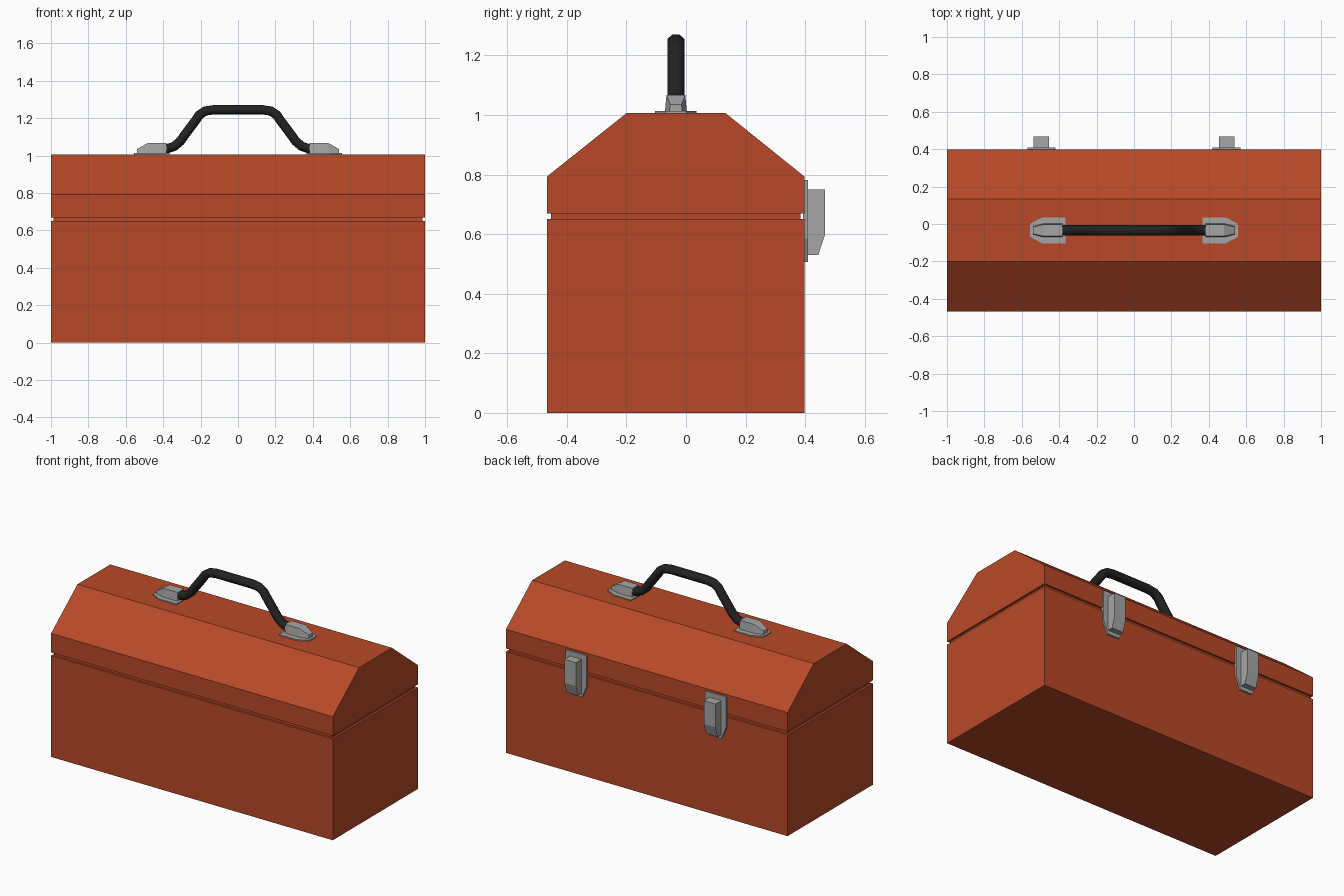
import bpy, bmesh, math
from mathutils import Vector

if "Cube" in bpy.data.objects:
    bpy.data.objects.remove(bpy.data.objects["Cube"])


def material(name, color):
    m = bpy.data.materials.new(name)
    m.diffuse_color = (*color, 1)
    m.use_nodes = True
    m.node_tree.nodes["Principled BSDF"].inputs["Base Color"].default_value = m.diffuse_color
    return m


RED = material("brick red", (0.48, 0.066, 0.021))
GREY = material("metal grey", (0.38, 0.38, 0.38))
BLACK = material("grip black", (0.016, 0.016, 0.016))


def loft(name, rings, mat):
    """Skin closed rings of points and cap both ends."""
    bm = bmesh.new()
    vs = [[bm.verts.new(p) for p in r] for r in rings]
    n = len(rings[0])
    for a, b in zip(vs, vs[1:]):
        for i in range(n):
            j = (i + 1) % n
            bm.faces.new((a[i], a[j], b[j], b[i]))
    bm.faces.new(vs[0])
    bm.faces.new(vs[-1])
    bmesh.ops.recalc_face_normals(bm, faces=bm.faces)
    me = bpy.data.meshes.new(name)
    bm.to_mesh(me)
    bm.free()
    me.materials.append(mat)
    ob = bpy.data.objects.new(name, me)
    bpy.context.collection.objects.link(ob)
    return ob


def extrude_x(name, profile, x0, x1, mat):
    """Extrude a (y, z) profile along x."""
    return loft(name, [[(x, y, z) for y, z in profile] for x in (x0, x1)], mat)


# Body, recessed seam and faceted lid
F, B = -0.467, 0.398
extrude_x("body", [(F, 0), (B, 0), (B, 0.65), (F, 0.65)], -1, 1, RED)
extrude_x("seam", [(F + .014, .64), (B - .014, .64), (B - .014, .68), (F + .014, .68)],
          -0.986, 0.986, RED)
extrude_x("lid", [(F, 0.67), (B, 0.67), (B, 0.793), (0.133, 1.006),
                  (-0.2, 1.006), (F, 0.793)], -1, 1, RED)

HY = -0.034  # handle centre line
for side, label in ((-1, "left"), (1, "right")):
    # Latch plate with tapered lower end
    cx = side * 0.495
    outline = [(-.075, .782), (.075, .782), (.075, .585), (.042, .506),
               (-.042, .506), (-.075, .585)]
    loft(label + "_latch_plate",
         [[(cx + x, y, z) for x, z in outline] for y in (B - .005, B + .011)], GREY)
    # Latch lever
    extrude_x(label + "_latch_lever",
              [(B, .75), (.467, .75), (.467, .60), (.444, .53), (B, .53)],
              cx - .041, cx + .041, GREY)

    # Handle foot plate with clipped outer corners
    foot = [(.365, -.07), (.49, -.07), (.555, -.035), (.555, .035), (.49, .07), (.365, .07)]
    loft(label + "_handle_plate",
         [[(side * x, HY + y, z) for x, y in foot] for z in (1.0, 1.013)], GREY)
    # Handle socket, tapering outwards
    sections = [(.382, .037, 1.067), (.482, .037, 1.067), (.54, .022, 1.035)]
    loft(label + "_handle_socket",
         [[(side * x, HY - w, 1.01), (side * x, HY + w, 1.01),
           (side * x, HY + w * .85, z), (side * x, HY - w * .85, z)]
          for x, w, z in sections], GREY)

# Bent handle grip swept along a mirrored path
half = [(.41, 1.036), (.375, 1.038), (.34, 1.05), (.308, 1.077), (.285, 1.11),
        (.227, 1.187), (.207, 1.217), (.175, 1.238), (.13, 1.245)]
path = [Vector((-x, HY, z)) for x, z in half] + \
       [Vector((x, HY, z)) for x, z in reversed(half)]
rings = []
for i, p in enumerate(path):
    t = (path[min(i + 1, len(path) - 1)] - path[max(i - 1, 0)]).normalized()
    normal = Vector((-t.z, 0, t.x))
    ring = []
    for k in range(8):
        a = math.tau * (k + 0.5) / 8
        ring.append(p + Vector((0, 0.031 * math.cos(a), 0)) + normal * (0.027 * math.sin(a)))
    rings.append(ring)
grip = loft("handle_grip", rings, BLACK)
bpy.context.view_layer.objects.active = grip
grip.select_set(True)
bpy.ops.object.shade_smooth_by_angle(angle=math.radians(50))
